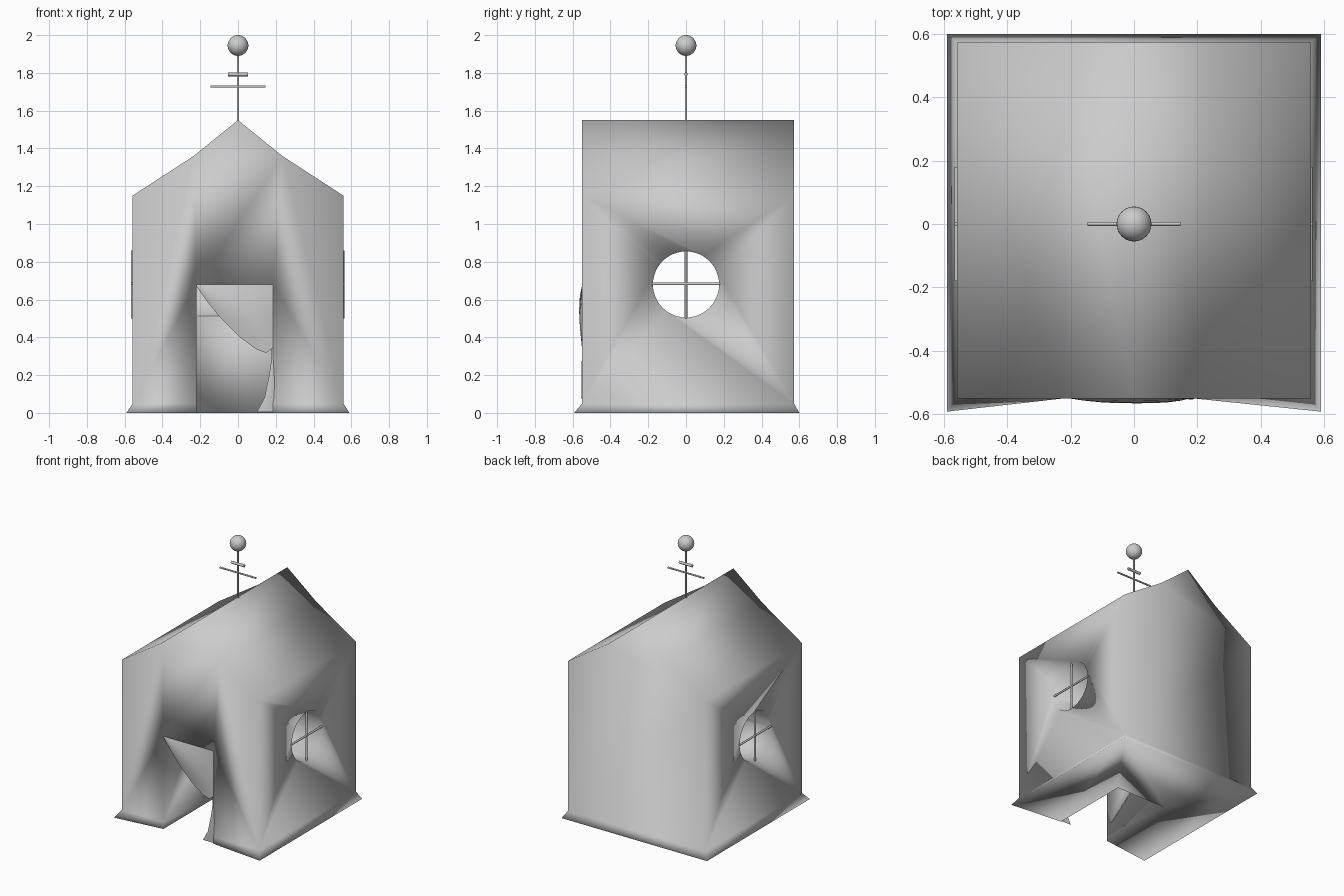
import bpy, bmesh, math
from mathutils import Vector

if "Cube" in bpy.data.objects:
    bpy.data.objects.remove(bpy.data.objects["Cube"])


def make(name, verts, faces):
    me = bpy.data.meshes.new(name)
    me.from_pydata(verts, [], faces)
    bm = bmesh.new()
    bm.from_mesh(me)
    bmesh.ops.recalc_face_normals(bm, faces=bm.faces)
    bm.to_mesh(me)
    bm.free()
    me.shade_smooth()
    ob = bpy.data.objects.new(name, me)
    bpy.context.collection.objects.link(ob)
    return ob


def rod(name, a, b, r, sides=10):
    a, b = Vector(a), Vector(b)
    d = b - a
    bpy.ops.mesh.primitive_cylinder_add(vertices=sides, radius=r, depth=d.length,
                                        location=(a + b) / 2,
                                        rotation=d.to_track_quat('Z', 'Y').to_euler())
    ob = bpy.context.object
    ob.name = name
    bpy.ops.object.shade_smooth_by_angle(angle=math.radians(50))
    return ob


# Tent body: flared hem, straight walls, bent gable roof
F, B, W = -0.55, 0.572, 0.558
DL, DR = -0.22, 0.185
hem = [(-0.59, -0.592, 0), (DL, F, 0), (DR, F, 0), (0.59, -0.592, 0), (0.59, 0.6, 0), (-0.59, 0.6, 0)]
wall = [(-W, F, 0.05), (DL, F, 0.05), (DR, F, 0.05), (W, F, 0.05), (W, B, 0.05), (-W, B, 0.05)]
gable = [(W, 1.15), (0.235, 1.36), (0, 1.55), (-0.235, 1.36), (-W, 1.15)]
front = [(x, F, z) for x, z in gable]
back = [(x, B, z) for x, z in gable]
faces = [tuple(range(6))] + [(i, (i + 1) % 6, (i + 1) % 6 + 6, i + 6) for i in range(6)]
faces += [(12 + i, 13 + i, 18 + i, 17 + i) for i in range(4)]
faces += [(6, 7, 8, 9, 12, 13, 14, 15, 16), (10, 11, 21, 20, 19, 18, 17),
          (9, 10, 17, 12), (11, 6, 16, 21)]
tent = make("tent_body", hem + wall + front + back, faces)

# Doorway recess and round side windows cut from the body
door = make("door_cutter",
            [(x, y, z) for z in (-0.1, 0.68) for x, y in ((DL, -0.8), (DR, -0.8), (DR, 0.05), (DL, 0.05))],
            [(0, 1, 2, 3), (4, 5, 6, 7)] + [(i, (i + 1) % 4, (i + 1) % 4 + 4, i + 4) for i in range(4)])
window = rod("window_cutter", (-1, 0, 0.68), (1, 0, 0.68), 0.175, 48)
window.data.shade_smooth()
for cutter in (door, window):
    cutter.hide_render = True
    mod = tent.modifiers.new("cut", 'BOOLEAN')
    mod.object = cutter
    mod.solver = 'EXACT'
    bpy.context.view_layer.objects.active = tent
    bpy.ops.object.modifier_apply(modifier=mod.name)
    bpy.data.objects.remove(cutter)
tent.data.shade_smooth()

# Window crossbars
for side, x in (("left", -0.56), ("right", 0.556)):
    rod(side + "_window_upright", (x, 0, 0.5), (x, 0, 0.86), 0.007)
    rod(side + "_window_crossbar", (x, -0.18, 0.683), (x, 0.18, 0.683), 0.007)


# Door curtain: gathered upper part and hanging tail
def curtain(name, edge_a, edge_b, bulge, n=6):
    m = len(edge_a)
    verts = []
    for i, (a, b) in enumerate(zip(edge_a, edge_b)):
        for j in range(n + 1):
            t = j / n
            y = F + 0.002 - bulge * math.sin(math.pi * t) * math.sin(math.pi * i / (m - 1))
            verts.append((a[0] + (b[0] - a[0]) * t, y, a[1] + (b[1] - a[1]) * t))
    k = n + 1
    return make(name, verts, [(i * k + j, i * k + j + 1, i * k + k + j + 1, i * k + k + j)
                              for i in range(m - 1) for j in range(n)])


low = [(-0.22, 0.67), (-0.16, 0.585), (-0.095, 0.505), (0.01, 0.4), (0.1, 0.335), (0.15, 0.318), (0.184, 0.345)]
curtain("curtain_upper", [(x, 0.68) for x, z in low], low, 0.018)
left = [(0.178, 0.34), (0.175, 0.27), (0.165, 0.2), (0.14, 0.08), (0.1, 0.005)]
curtain("curtain_tail", left, [(0.185 + 0.02 * i / 4, p[1]) for i, p in enumerate(left)], 0.006)

# Roof finial: pole, two crossbars, ball
rod("finial_pole", (0, 0, 1.53), (0, 0, 1.92), 0.006)
rod("finial_long_bar", (-0.146, 0, 1.728), (0.146, 0, 1.728), 0.006)
rod("finial_short_bar", (-0.053, 0, 1.792), (0.053, 0, 1.792), 0.01)
bpy.ops.mesh.primitive_uv_sphere_add(segments=32, ring_count=16, radius=0.055, location=(0, 0, 1.945))
bpy.context.object.name = "finial_ball"
bpy.ops.object.shade_smooth()
